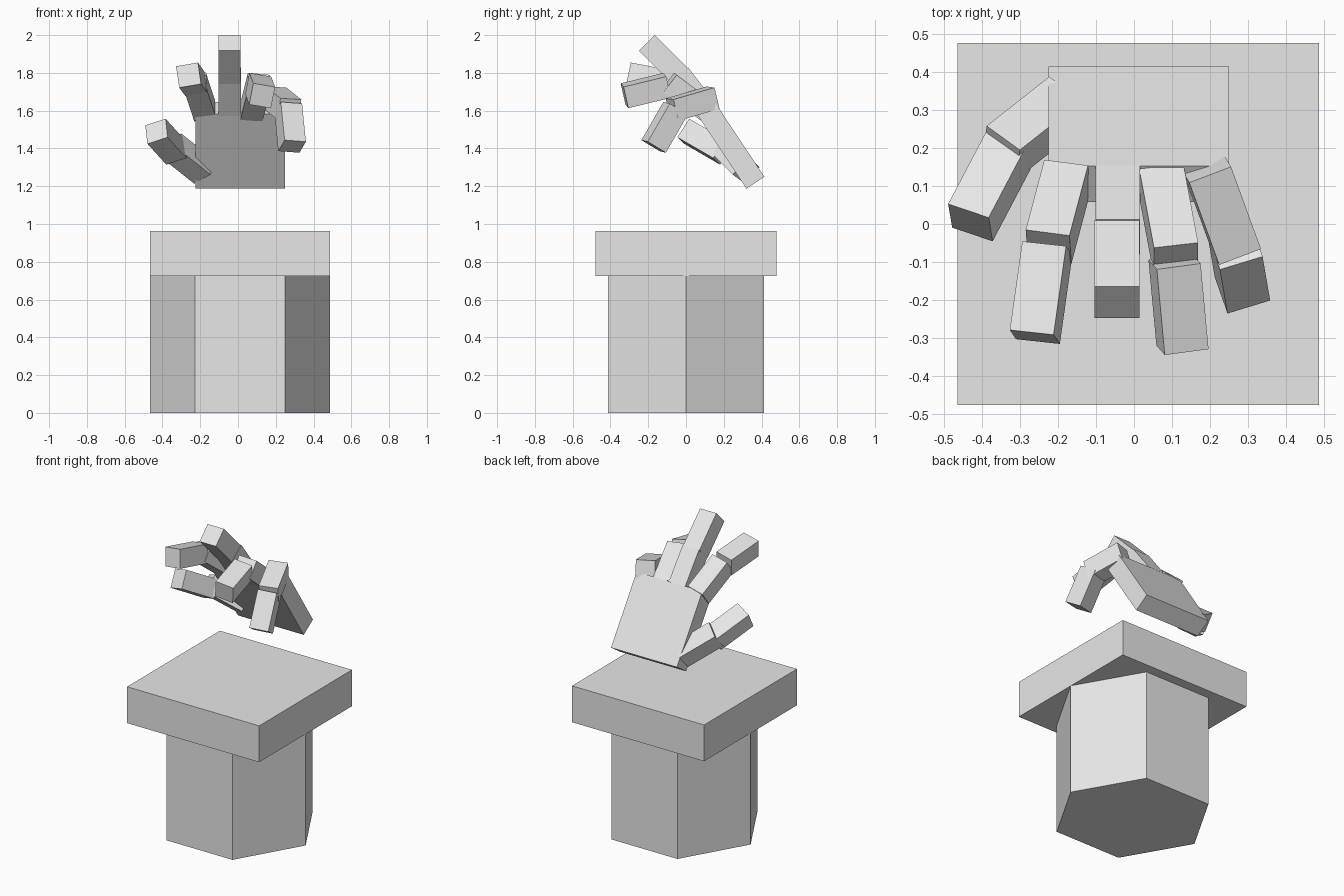
import bpy
import bmesh
from mathutils import Vector

cube = bpy.data.objects.get("Cube")
if cube:
    bpy.data.objects.remove(cube, do_unlink=True)

grey = bpy.data.materials.new("plain_grey")
grey.use_nodes = True
grey.diffuse_color = (0.8, 0.8, 0.8, 1)
grey.node_tree.nodes["Principled BSDF"].inputs["Base Color"].default_value = (0.8, 0.8, 0.8, 1)


def finish(name, bm):
    bmesh.ops.recalc_face_normals(bm, faces=bm.faces)
    mesh = bpy.data.meshes.new(name)
    bm.to_mesh(mesh)
    bm.free()
    mesh.materials.append(grey)
    obj = bpy.data.objects.new(name, mesh)
    bpy.context.collection.objects.link(obj)


def block(name, start, end, side, width=0.118, depth=0.117):
    """Box whose upper face runs from start to end; side points across it."""
    start, end, side = Vector(start), Vector(end), Vector(side)
    along = end - start
    side -= side.project(along)
    side.normalize()
    down = side.cross(along.normalized()) * depth
    bm = bmesh.new()
    bmesh.ops.create_cube(bm, size=1)
    for v in bm.verts:
        u, t, w = v.co
        v.co = start + along * (t + 0.5) + side * width * u + down * (0.5 - w)
    finish(name, bm)


# Pedestal: hexagonal column under a square slab
CX = 0.011
bm = bmesh.new()
bmesh.ops.create_cone(bm, cap_ends=True, segments=6, radius1=0.477, radius2=0.477, depth=0.725)
corners = sorted(v.co.x for v in bm.verts)
if corners[-1] < 0.45:  # put two corners on the x axis
    for v in bm.verts:
        v.co.x, v.co.y = v.co.y, -v.co.x
bmesh.ops.translate(bm, verts=bm.verts, vec=(CX, 0, 0.3625))
finish("pedestal_column", bm)
block("pedestal_slab", (CX, 0.478, 0.962), (CX, -0.478, 0.962), (1, 0, 0), 0.953, 0.237)

# Palm, leaning forward above the slab
block("palm", (0.0125, 0.415, 1.25), (0.0125, 0.153, 1.645), (1, 0, 0), 0.475, 0.114)

# Each finger has a lower and an outer segment: start, end, side direction
fingers = {
    "thumb": (((-0.18, 0.357, 1.325), (-0.345, 0.227, 1.456), (0.087, -0.063, 0.047)),
              ((-0.337, 0.225, 1.43), (-0.437, 0.035, 1.54), (0.113, -0.034, 0.034))),
    "index_finger": (((-0.179, 0.162, 1.643), (-0.228, -0.023, 1.793), (0.118, -0.016, 0.02)),
                     ((-0.237, -0.052, 1.80), (-0.27, -0.286, 1.845), (0.118, -0.013, 0.02))),
    "middle_finger": (((-0.043, 0.155, 1.643), (-0.043, 0.012, 1.828), (1, 0, 0)),
                      ((-0.045, 0.01, 1.825), (-0.045, -0.165, 2.0), (1, 0, 0))),
    "ring_finger": (((0.072, 0.152, 1.64), (0.111, -0.056, 1.795), (0.115, 0.012, -0.01)),
                    ((0.118, -0.112, 1.79), (0.139, -0.338, 1.735), (0.117, 0.014, -0.02))),
    "little_finger": (((0.201, 0.13, 1.725), (0.28, -0.087, 1.662), (0.11, 0.044, -0.005)),
                      ((0.283, -0.103, 1.642), (0.303, -0.219, 1.44), (0.111, 0.042, 0.005))),
}
for name, (lower, outer) in fingers.items():
    block(name + "_lower", *lower)
    block(name + "_outer", *outer)
